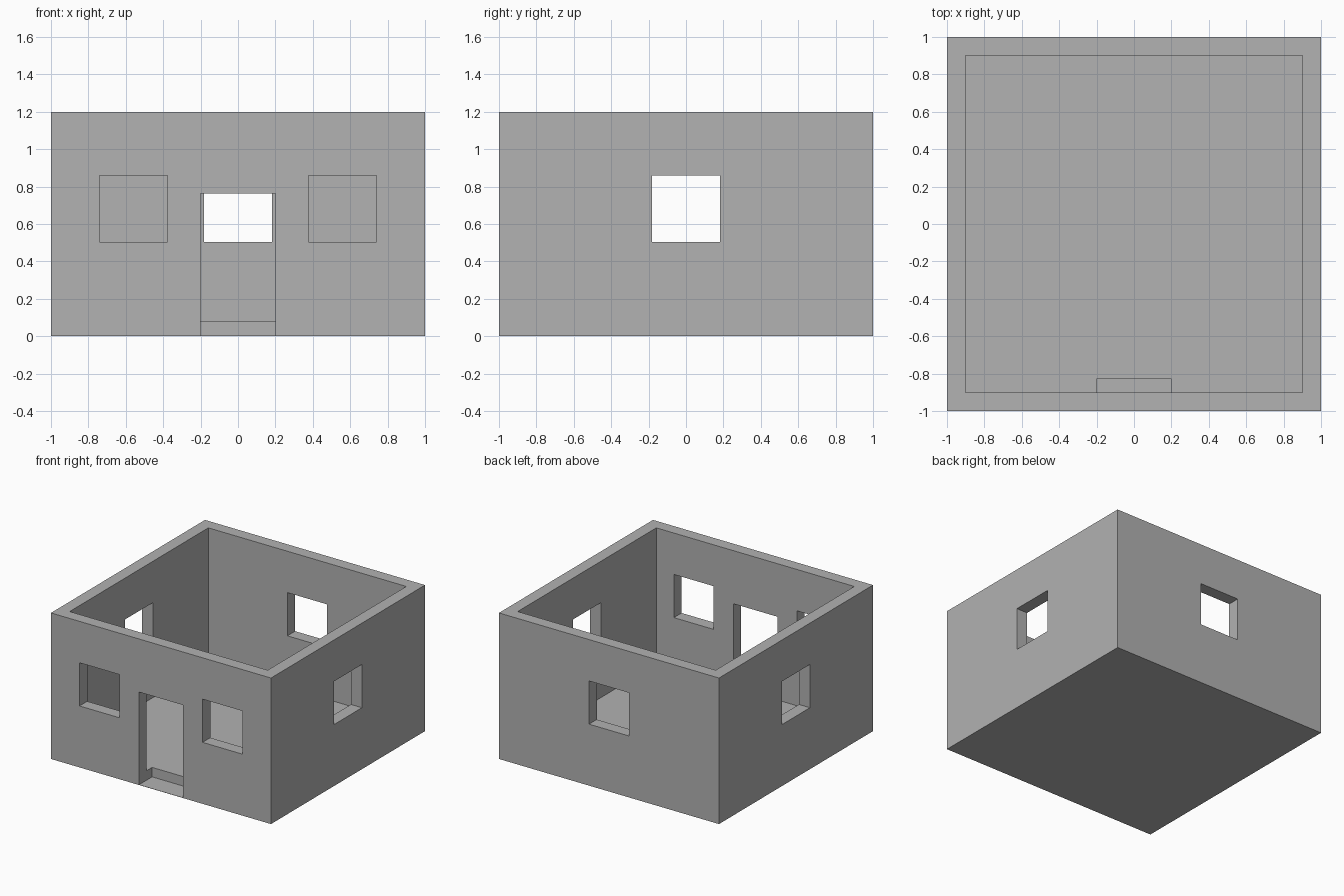
import bpy
import bmesh
from mathutils import Matrix, Vector

cube = bpy.data.objects.get("Cube")
if cube:
    bpy.data.objects.remove(cube, do_unlink=True)

# Single plain grey
grey = bpy.data.materials.new("plain grey")
grey.use_nodes = True
colour = (0.445, 0.445, 0.445, 1)
grey.diffuse_color = colour
grey.node_tree.nodes["Principled BSDF"].inputs["Base Color"].default_value = colour


def box(name, low, high):
    """Axis-aligned box between two corners."""
    low, high = Vector(low), Vector(high)
    bm = bmesh.new()
    place = Matrix.Translation((low + high) / 2) @ Matrix.Diagonal((*(high - low), 1))
    bmesh.ops.create_cube(bm, size=1, matrix=place)
    mesh = bpy.data.meshes.new(name)
    bm.to_mesh(mesh)
    bm.free()
    mesh.materials.append(grey)
    obj = bpy.data.objects.new(name, mesh)
    bpy.context.collection.objects.link(obj)
    return obj


HEIGHT, INNER, FLOOR = 1.2, 0.9, 0.08
SILL, HEAD, HALF = 0.505, 0.86, 0.181
OUT, IN = 1.1, 0.8   # opening cutters span the wall thickness

# Solid block that becomes floor and walls
house = box("house_shell", (-1, -1, 0), (1, 1, HEIGHT))

# Room space, and doorway notched into the floor edge
cutters = [
    box("room_cutter", (-INNER, -INNER, FLOOR), (INNER, INNER, HEIGHT + 0.2)),
    box("door_cutter", (-0.2, -OUT, 0.002), (0.2, -0.83, 0.764)),
]

# Two front windows, one back window
for x, y0, y1 in ((-0.559, -OUT, -IN), (0.559, -OUT, -IN), (0, IN, OUT)):
    cutters.append(box("window_cutter", (x - HALF, y0, SILL), (x + HALF, y1, HEAD)))

# One window in each side wall
for x0, x1 in ((-OUT, -IN), (IN, OUT)):
    cutters.append(box("side_window_cutter", (x0, -HALF, SILL), (x1, HALF, HEAD)))

# Cut every opening, then bake the result
for cutter in cutters:
    cutter.hide_render = True
    mod = house.modifiers.new("opening", "BOOLEAN")
    mod.operation = "DIFFERENCE"
    mod.solver = "EXACT"
    mod.object = cutter

bpy.context.view_layer.update()
graph = bpy.context.evaluated_depsgraph_get()
house_mesh = bpy.data.meshes.new_from_object(house.evaluated_get(graph))
house.modifiers.clear()
house.data = house_mesh
for cutter in cutters:
    bpy.data.objects.remove(cutter, do_unlink=True)
